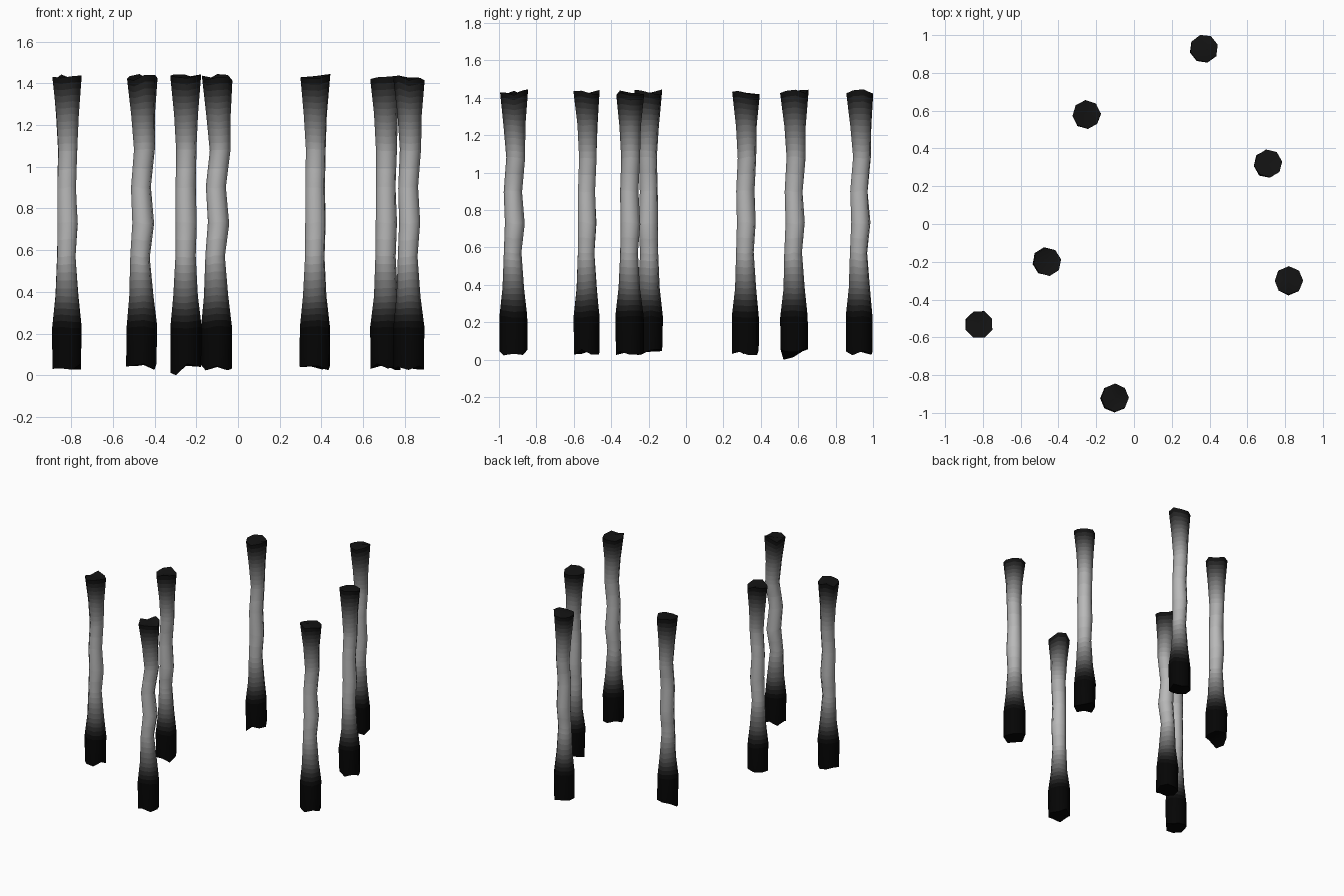
import bpy, bmesh, random
from math import sin, cos, pi, radians
from mathutils import Vector

if "Cube" in bpy.data.objects:
    bpy.data.objects.remove(bpy.data.objects["Cube"])

random.seed(4)
SIDES = 8

# height, radius, sideways bend of each ring, from foot to top
PROFILE = [(0.04, 0.074, -0.003), (0.23, 0.075, -0.004), (0.38, 0.058, -0.004),
           (0.57, 0.048, -0.010), (0.73, 0.052, 0.006), (0.90, 0.049, -0.006),
           (1.08, 0.050, 0.013), (1.25, 0.058, 0.006), (1.43, 0.075, 0.0)]
# extra rings per span, so the colour can fade in bands
CUTS = [1, 5, 5, 2, 1, 2, 5, 6]
# display brightness against height
FADE = [(0, 0.05), (0.23, 0.05), (0.30, 0.17), (0.38, 0.36), (0.57, 0.67), (0.73, 0.72),
        (0.90, 0.72), (1.08, 0.66), (1.25, 0.43), (1.43, 0.07), (1.6, 0.05)]
# x, y, bend along x, bend along y, turn in degrees
COLUMNS = [(-0.82, -0.53, 0.3, 0.4, 22), (-0.46, -0.20, 0.9, -0.3, 10),
           (-0.25, 0.58, 0.2, 0.7, 5), (-0.10, -0.92, 1.0, 0.7, 0),
           (0.37, 0.93, 0.2, 0.8, 15), (0.71, 0.32, 0.2, 0.5, 8),
           (0.82, -0.30, 0.6, 0.4, 0)]


def brightness(z):
    for (a, u), (b, v) in zip(FADE, FADE[1:]):
        if z <= b:
            return u + (v - u) * (z - a) / (b - a)
    return FADE[-1][1]


def make_material(name, z):
    c = brightness(z) ** 2.2
    m = bpy.data.materials.new(name)
    m.diffuse_color = (c, c, c, 1)
    m.use_nodes = True
    m.node_tree.nodes["Principled BSDF"].inputs["Base Color"].default_value = m.diffuse_color
    return m


# one material per colour band, foot to top
bands = []
for (a, b), n in zip(zip(PROFILE, PROFILE[1:]), CUTS):
    for i in range(n):
        z = a[0] + (b[0] - a[0]) * (i + 0.5) / n
        bands.append(make_material(f"band_{len(bands)}", z))


def key_ring(index, bx, by, turn):
    z, r, bend = PROFILE[index]
    rim = index in (0, len(PROFILE) - 1)
    pts = []
    for k in range(SIDES):
        a = 2 * pi * k / SIDES + turn
        rr = r * random.uniform(0.96, 1.03)
        dz = random.uniform(-0.017, 0.017) if rim else random.uniform(-0.006, 0.006)
        pts.append(Vector((bx * bend + rr * cos(a), by * bend + rr * sin(a), z + dz)))
    return pts


def column(name, x, y, bx, by, turn, low):
    keys = [key_ring(i, bx, by, radians(turn)) for i in range(len(PROFILE))]
    # a lowest corner reaches the ground on one column
    if low:
        keys[0][5].z = 0.0
        keys[0][4].z = 0.012
    bm = bmesh.new()
    rings = [[bm.verts.new(p) for p in keys[0]]]
    for a, b, n in zip(keys, keys[1:], CUTS):
        for i in range(1, n + 1):
            rings.append([bm.verts.new(p.lerp(q, i / n)) for p, q in zip(a, b)])
    # sides
    for m, (lo, hi) in enumerate(zip(rings, rings[1:])):
        for k in range(SIDES):
            j = (k + 1) % SIDES
            bm.faces.new((lo[k], lo[j], hi[j], hi[k])).material_index = m
    # rough end caps
    for ring, z, m in ((rings[0], 0.045, 0), (rings[-1], 1.43, len(bands) - 1)):
        mid = bm.verts.new((0, 0, z + random.uniform(-0.008, 0.008)))
        for k in range(SIDES):
            bm.faces.new((ring[k], ring[(k + 1) % SIDES], mid)).material_index = m
    bmesh.ops.recalc_face_normals(bm, faces=bm.faces)
    me = bpy.data.meshes.new(name)
    bm.to_mesh(me)
    bm.free()
    for m in bands:
        me.materials.append(m)
    me.shade_smooth()
    me.set_sharp_from_angle(angle=radians(55))
    ob = bpy.data.objects.new(name, me)
    ob.location = (x, y, 0)
    bpy.context.collection.objects.link(ob)


for n, spec in enumerate(COLUMNS):
    column(f"column_{n + 1}", *spec, low=(n == 2))
